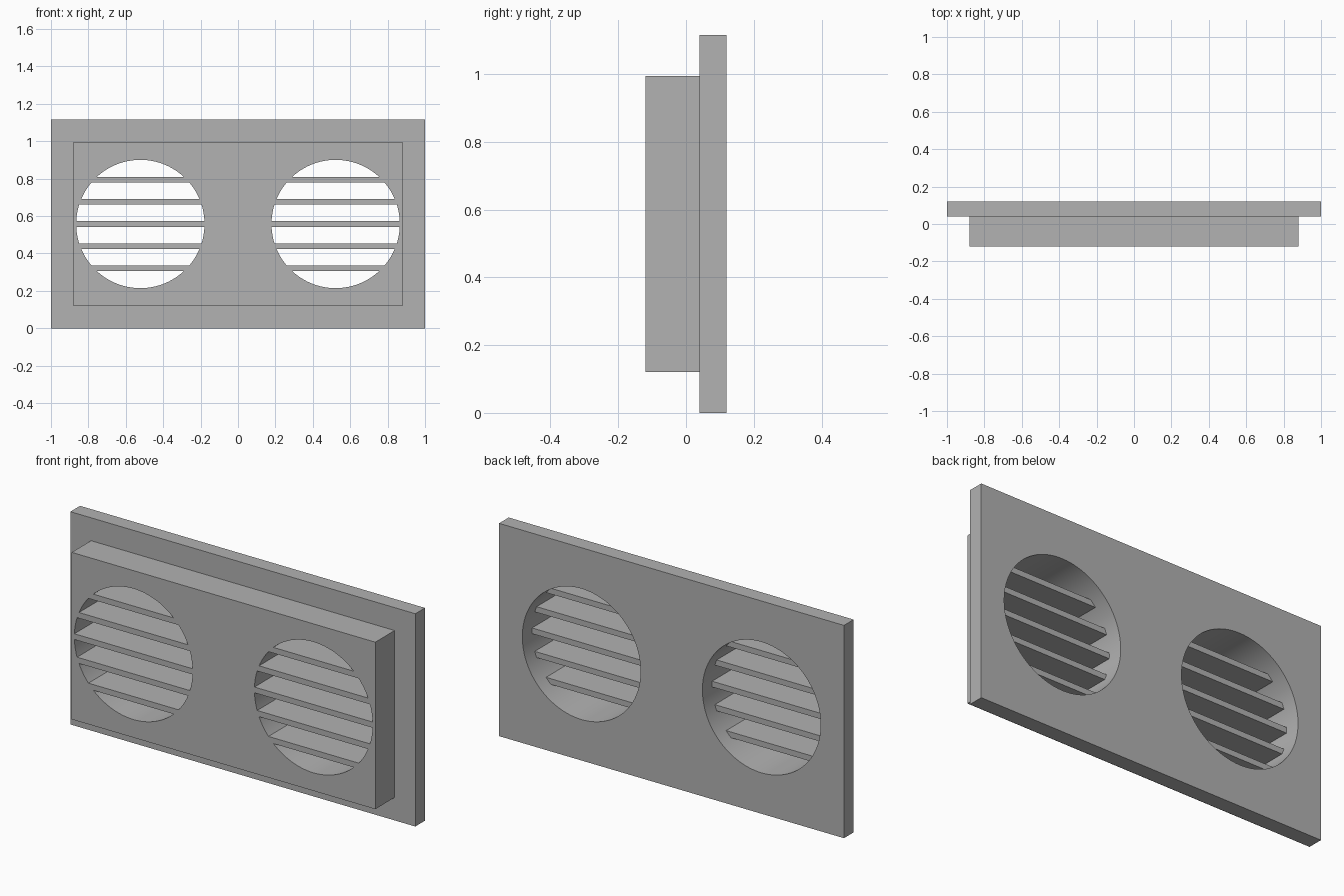
import bpy, bmesh, math

cube = bpy.data.objects.get("Cube")
if cube:
    bpy.data.objects.remove(cube, do_unlink=True)

HEIGHT = 1.115
MID_Z = HEIGHT / 2
RADIUS = 0.343
HOLE_X = 0.522
FRONT, STEP, BACK = -0.12, 0.04, 0.12

grey = bpy.data.materials.new("plain_grey")
grey.use_nodes = True
colour = (0.445, 0.445, 0.445, 1)
grey.diffuse_color = colour
grey.node_tree.nodes["Principled BSDF"].inputs["Base Color"].default_value = colour


def prism(name, outline, y0, y1):
    """Extrude an x-z outline from y0 to y1."""
    bm = bmesh.new()
    face = bm.faces.new([bm.verts.new((x, y0, z)) for x, z in outline])
    result = bmesh.ops.extrude_face_region(bm, geom=[face])
    for v in result["geom"]:
        if isinstance(v, bmesh.types.BMVert):
            v.co.y = y1
    bmesh.ops.recalc_face_normals(bm, faces=bm.faces)
    mesh = bpy.data.meshes.new(name)
    bm.to_mesh(mesh)
    bm.free()
    obj = bpy.data.objects.new(name, mesh)
    bpy.context.collection.objects.link(obj)
    mesh.materials.append(grey)
    return obj


def arc(cx, start, end, steps):
    return [(cx + RADIUS * math.cos(start + (end - start) * i / steps),
             MID_Z + RADIUS * math.sin(start + (end - start) * i / steps))
            for i in range(steps + 1)]


# Stepped housing: wide rear flange and narrower front block in one solid
section = [(FRONT, 0.12), (STEP, 0.12), (STEP, 0), (BACK, 0)]
bm = bmesh.new()
rings = []
for half_x, half_z, y in ((0.88, 0.4375, FRONT), (0.88, 0.4375, STEP),
                          (1, MID_Z, STEP), (1, MID_Z, BACK)):
    rings.append([bm.verts.new((sx * half_x, y, MID_Z + sz * half_z))
                  for sx, sz in ((-1, -1), (1, -1), (1, 1), (-1, 1))])
for a, b in zip(rings, rings[1:]):
    for i in range(4):
        j = (i + 1) % 4
        bm.faces.new((a[i], a[j], b[j], b[i]))
bm.faces.new(rings[0])
bm.faces.new(rings[-1])
bmesh.ops.recalc_face_normals(bm, faces=bm.faces)
mesh = bpy.data.meshes.new("housing")
bm.to_mesh(mesh)
bm.free()
mesh.materials.append(grey)
housing = bpy.data.objects.new("housing", mesh)
bpy.context.collection.objects.link(housing)

for side, label in ((-1, "right"), (1, "left")):
    cx = side * HOLE_X

    # Round opening through the full depth
    cutter = prism(f"{label}_hole_cutter", arc(cx, 0, math.tau, 96)[:-1],
                   FRONT - 0.1, BACK + 0.1)
    cutter.hide_render = True
    cutter.hide_set(True)
    cut = housing.modifiers.new(f"{label}_opening", "BOOLEAN")
    cut.operation = "DIFFERENCE"
    cut.solver = "EXACT"
    cut.object = cutter

    # Horizontal slats, flush with the front and ending on the opening's wall
    for k in range(5):
        z = (k - 2) * 0.1185
        low = math.asin((z - 0.015) / RADIUS)
        high = math.asin((z + 0.015) / RADIUS)
        outline = arc(cx, low, high, 4) + arc(cx, math.pi - high, math.pi - low, 4)
        prism(f"{label}_slat_{k + 1}", outline, FRONT, STEP)

# Bake the openings, drop the cutters, then smooth the round walls
bpy.context.view_layer.update()
baked = bpy.data.meshes.new_from_object(
    housing.evaluated_get(bpy.context.evaluated_depsgraph_get()))
housing.modifiers.clear()
housing.data = baked
for label in ("left", "right"):
    bpy.data.objects.remove(bpy.data.objects[f"{label}_hole_cutter"], do_unlink=True)
bpy.ops.object.select_all(action="DESELECT")
housing.select_set(True)
bpy.context.view_layer.objects.active = housing
bpy.ops.object.shade_smooth_by_angle(angle=math.radians(30))
